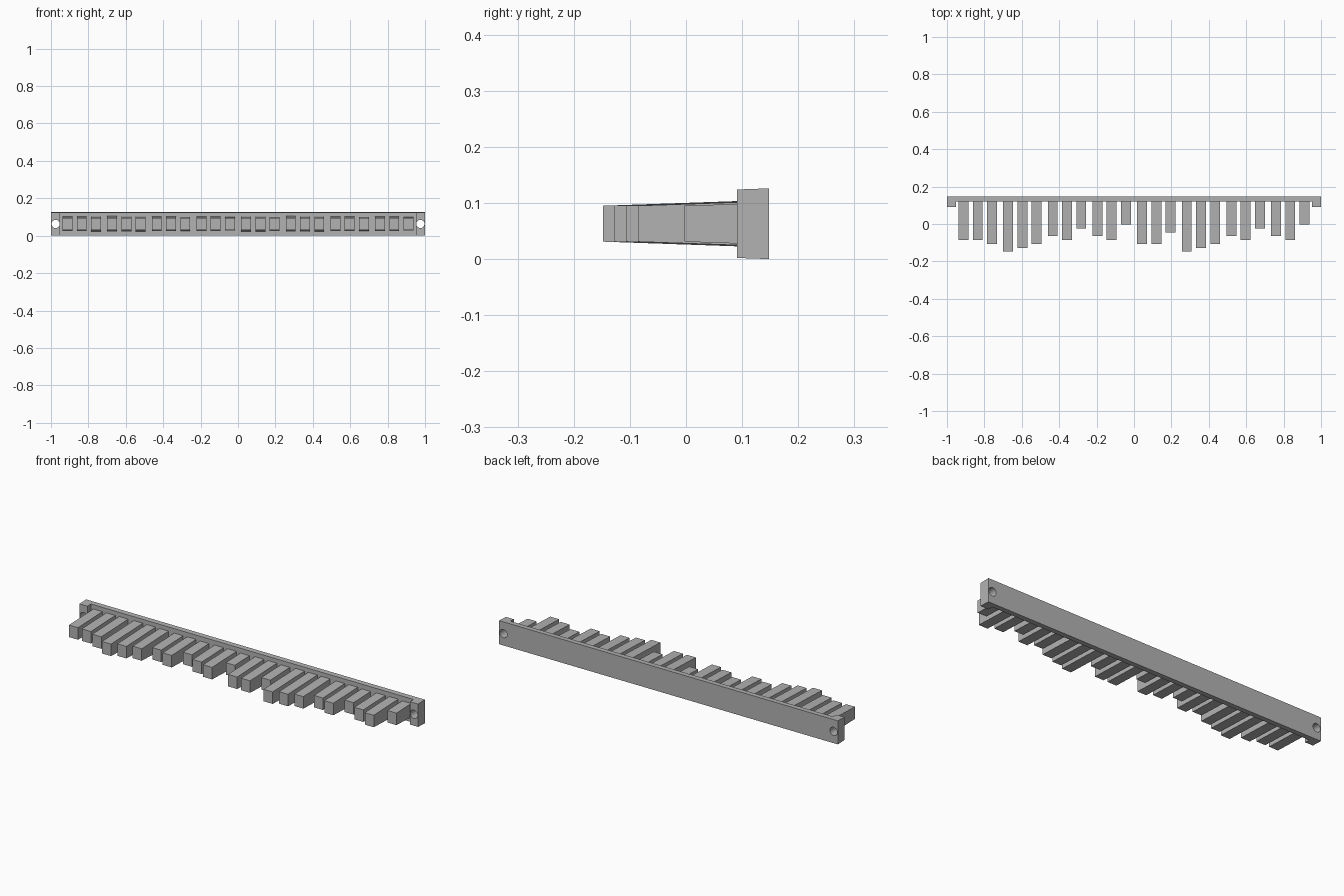
import bpy, bmesh, math
from mathutils import Matrix

if "Cube" in bpy.data.objects:
    bpy.data.objects.remove(bpy.data.objects["Cube"])

MID_Z = 0.063                        # height of the centre line
BACK, FACE, EAR = 0.148, 0.12, 0.091  # depths of the rail steps
DRAFT = math.tan(math.radians(2))    # moulding draft on every part

grey = bpy.data.materials.new("plastic_grey")
grey.use_nodes = True
colour = (0.45, 0.45, 0.45, 1)
grey.diffuse_color = colour
grey.node_tree.nodes["Principled BSDF"].inputs["Base Color"].default_value = colour


def drafted_part(name, plan, half_height):
    """Extrude a plan outline up and down, with half height depending on y."""
    bm = bmesh.new()
    low = [bm.verts.new((x, y, MID_Z - half_height(y))) for x, y in plan]
    high = [bm.verts.new((x, y, MID_Z + half_height(y))) for x, y in plan]
    bm.faces.new(low)
    bm.faces.new(high)
    n = len(plan)
    for i in range(n):
        j = (i + 1) % n
        bm.faces.new((low[i], low[j], high[j], high[i]))
    bmesh.ops.recalc_face_normals(bm, faces=bm.faces)
    mesh = bpy.data.meshes.new(name)
    bm.to_mesh(mesh)
    bm.free()
    mesh.materials.append(grey)
    obj = bpy.data.objects.new(name, mesh)
    bpy.context.collection.objects.link(obj)
    return obj


# Rail with a forward ear at each end
half_plan = [(1, BACK), (1, EAR), (0.953, EAR), (0.953, FACE)]
plan = half_plan + [(-x, y) for x, y in reversed(half_plan)]
rail = drafted_part("rail", plan, lambda y: MID_Z - DRAFT * (BACK - y))

# Screw holes through the ears
bm = bmesh.new()
for side in (-1, 1):
    place = Matrix.Translation((side * 0.975, FACE, MID_Z)) @ Matrix.Rotation(math.pi / 2, 4, 'X')
    bmesh.ops.create_cone(bm, cap_ends=True, segments=20, radius1=0.022,
                          radius2=0.022, depth=0.2, matrix=place)
cut_mesh = bpy.data.meshes.new("hole_cutter")
bm.to_mesh(cut_mesh)
bm.free()
cut_mesh.materials.append(grey)
cutter = bpy.data.objects.new("hole_cutter", cut_mesh)
bpy.context.collection.objects.link(cutter)
cutter.hide_render = True
bpy.context.view_layer.objects.active = rail
rail.select_set(True)
cut = rail.modifiers.new("screw_holes", 'BOOLEAN')
cut.operation = 'DIFFERENCE'
cut.solver = 'EXACT'
cut.object = cutter
bpy.ops.object.modifier_apply(modifier=cut.name)
bpy.data.objects.remove(cutter)
bpy.ops.object.shade_smooth_by_angle(angle=math.radians(30))

# Fingers in eight groups of three; each digit is a length step
LENGTHS = ["332", "012", "436", "437", "225", "012", "436", "437"]
for g, group in enumerate(LENGTHS):
    for k, step in enumerate(group):
        x = (g - 3.5) * 0.2387 + (k - 1) * 0.0762
        tip = -0.148 + int(step) * 0.0207
        root = FACE + 0.004
        w = 0.0265
        drafted_part(f"finger_{g * 3 + k + 1}",
                     [(x - w, root), (x + w, root), (x + w, tip), (x - w, tip)],
                     lambda y, t=tip: 0.032 + DRAFT * (y - t))
